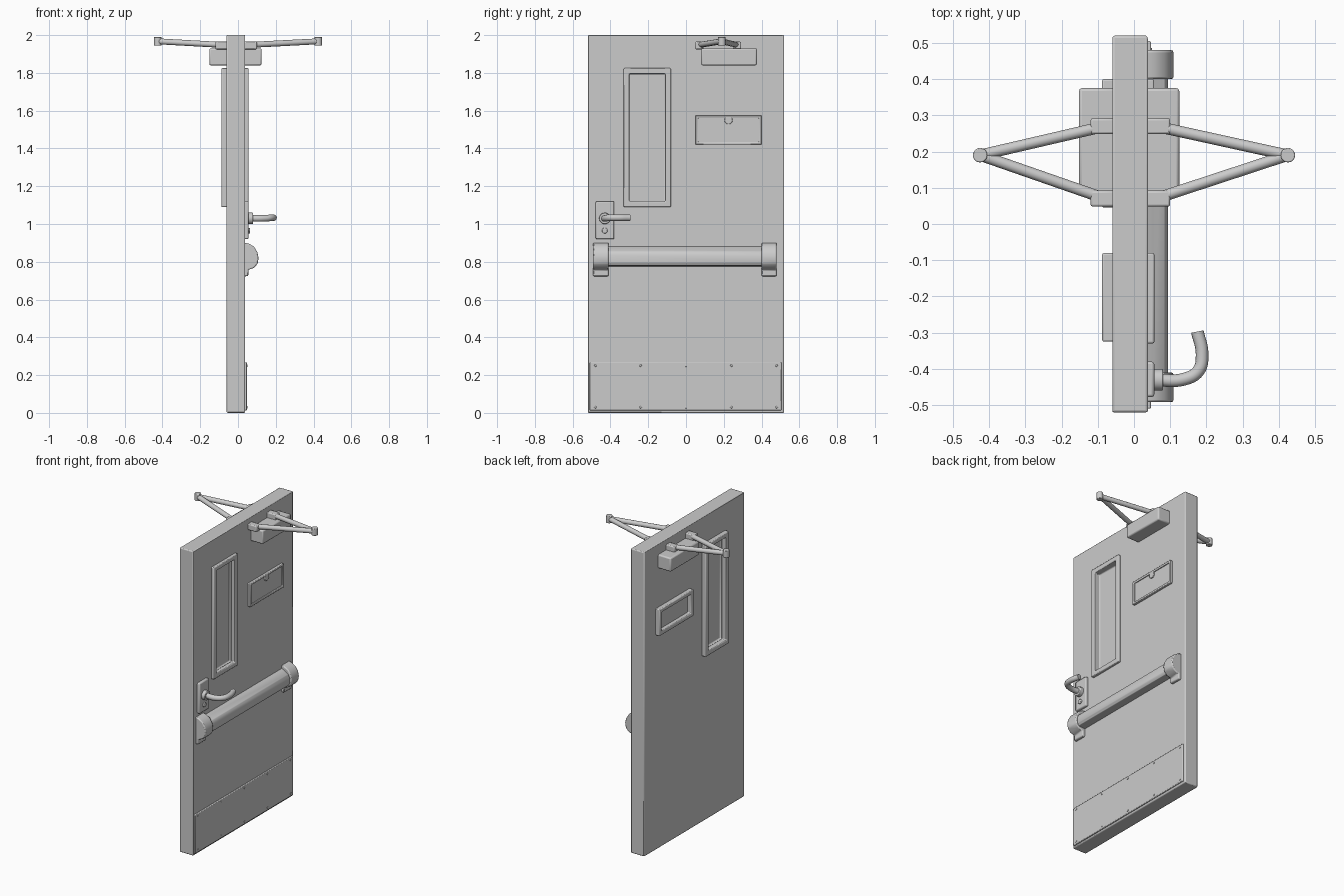
import bpy, bmesh, math
from mathutils import Vector

if "Cube" in bpy.data.objects:
    bpy.data.objects.remove(bpy.data.objects["Cube"])

steel = bpy.data.materials.new("light_grey_steel")
steel.diffuse_color = (0.6, 0.6, 0.6, 1)
steel.use_nodes = True
steel.node_tree.nodes["Principled BSDF"].inputs["Base Color"].default_value = steel.diffuse_color


def finish(ob, bevel=0.0, segs=2):
    ob.data.materials.clear()
    ob.data.materials.append(steel)
    bpy.ops.object.select_all(action='DESELECT')
    ob.select_set(True)
    bpy.context.view_layer.objects.active = ob
    if bevel:
        m = ob.modifiers.new("soft_edges", 'BEVEL')
        m.width, m.segments, m.limit_method = bevel, segs, 'ANGLE'
    bpy.ops.object.shade_smooth_by_angle(angle=math.radians(35))
    return ob


def from_bmesh(name, bm):
    bmesh.ops.recalc_face_normals(bm, faces=bm.faces)
    me = bpy.data.meshes.new(name)
    bm.to_mesh(me)
    bm.free()
    ob = bpy.data.objects.new(name, me)
    bpy.context.collection.objects.link(ob)
    return ob


def box(name, x, y, z, bevel=0.0, segs=2):
    bm = bmesh.new()
    bmesh.ops.create_cube(bm, size=1)
    for v in bm.verts:
        v.co = Vector([(r[0] + r[1]) / 2 + c * (r[1] - r[0]) for c, r in zip(v.co, (x, y, z))])
    return finish(from_bmesh(name, bm), bevel, segs)


def frame(name, x, y, z, w, bevel=0.005):
    """Rectangular ring lying against the door face."""
    bm = bmesh.new()
    loops = []
    for px in x:
        for d in (0, w):
            loops.append([bm.verts.new((px, a, b)) for a, b in (
                (y[0] + d, z[0] + d), (y[1] - d, z[0] + d), (y[1] - d, z[1] - d), (y[0] + d, z[1] - d))])
    for a, b in ((0, 1), (1, 3), (3, 2), (2, 0)):
        for i in range(4):
            j = (i + 1) % 4
            bm.faces.new((loops[a][i], loops[a][j], loops[b][j], loops[b][i]))
    return finish(from_bmesh(name, bm), bevel)


def extrude_xz(name, prof, y, bevel=0.0):
    """Side profile (x, z) extruded along y."""
    bm = bmesh.new()
    f = bm.faces.new([bm.verts.new((a, y[0], b)) for a, b in prof])
    r = bmesh.ops.extrude_face_region(bm, geom=[f])
    bmesh.ops.translate(bm, vec=(0, y[1] - y[0], 0),
                        verts=[v for v in r['geom'] if isinstance(v, bmesh.types.BMVert)])
    return finish(from_bmesh(name, bm), bevel)


def pipe(name, pts, radius, smooth=False):
    cu = bpy.data.curves.new(name, 'CURVE')
    cu.dimensions = '3D'
    cu.bevel_depth, cu.bevel_resolution, cu.use_fill_caps = radius, 4, True
    sp = cu.splines.new('BEZIER' if smooth else 'POLY')
    if smooth:
        sp.bezier_points.add(len(pts) - 1)
        for p, c in zip(sp.bezier_points, pts):
            p.co = c
            p.handle_left_type = p.handle_right_type = 'AUTO'
    else:
        sp.points.add(len(pts) - 1)
        for p, c in zip(sp.points, pts):
            p.co = (*c, 1)
    ob = bpy.data.objects.new(name, cu)
    bpy.context.collection.objects.link(ob)
    bpy.ops.object.select_all(action='DESELECT')
    ob.select_set(True)
    bpy.context.view_layer.objects.active = ob
    bpy.ops.object.convert(target='MESH')
    return finish(bpy.context.object)


def cyl(name, loc, r, depth, axis='Z', bevel=0.003):
    rot = (0, math.pi / 2, 0) if axis == 'X' else (0, 0, 0)
    bpy.ops.mesh.primitive_cylinder_add(vertices=20, radius=r, depth=depth, location=loc, rotation=rot)
    ob = bpy.context.object
    ob.name = name
    return finish(ob, bevel)


# door slab with a window pocket on both faces
XB, XF = -0.06, 0.038
slab = box("door_slab", (XB, XF), (-0.52, 0.52), (0, 2.0))
for name, x in (("front_pocket_cutter", (0.012, 0.2)), ("back_pocket_cutter", (-0.2, -0.035))):
    cutter = box(name, x, (-0.303, -0.107), (1.115, 1.795))
    cutter.hide_render = True
    m = slab.modifiers.new(name, 'BOOLEAN')
    m.operation, m.object, m.solver = 'DIFFERENCE', cutter, 'EXACT'
    bpy.context.view_layer.objects.active = slab
    bpy.ops.object.modifier_apply(modifier=m.name)
    bpy.data.objects.remove(cutter)
finish(slab, 0.006)

# window and sign frames on both faces
frame("window_frame_front", (0.025, 0.056), (-0.33, -0.08), (1.09, 1.825), 0.03)
frame("window_frame_back", (-0.088, -0.05), (-0.325, -0.08), (1.09, 1.825), 0.03)
frame("sign_frame_front", (0.03, 0.055), (0.05, 0.40), (1.42, 1.575), 0.014, 0.004)
box("sign_plate_front", (0.03, 0.047), (0.055, 0.395), (1.425, 1.57))
frame("sign_frame_back", (-0.088, -0.05), (0.045, 0.40), (1.41, 1.585), 0.026)
cyl("peephole", (0.045, 0.225, 1.55), 0.022, 0.018, 'X')

# door closer bodies, arms and pivots
for side, s, x_in, x_out, tip in (("front", 1, 0.03, 0.125, 0.425), ("back", -1, -0.05, -0.152, -0.425)):
    box("closer_body_" + side, sorted((x_in, x_out)), (0.08, 0.375), (1.84, 1.93), 0.008)
    root = x_in + 0.03 * s
    apex = (tip, 0.19, 1.967)
    for i, y in enumerate((0.27, 0.07)):
        pipe(f"closer_arm_{side}_{i}", [(root, y, 1.948), apex], 0.0155)
        box(f"closer_mount_{side}_{i}", sorted((x_in, root + 0.04 * s)), (y - 0.022, y + 0.022),
            (1.925, 1.965), 0.006)
    cyl("closer_elbow_" + side, apex, 0.02, 0.046)

# lever handle
box("handle_plate", (0.03, 0.056), (-0.478, -0.38), (0.92, 1.12), 0.007)
cyl("handle_collar", (0.065, -0.43, 1.03), 0.03, 0.03, 'X')
pipe("lever_handle", [(0.05, -0.43, 1.03), (0.14, -0.428, 1.03), (0.178, -0.405, 1.033),
                      (0.188, -0.36, 1.033), (0.175, -0.297, 1.033)], 0.0175, True)
cyl("key_lock", (0.058, -0.43, 0.965), 0.015, 0.012, 'X')

# push bar and its end brackets
extrude_xz("push_bar", [(0.03, 0.885), (0.052, 0.875), (0.085, 0.855), (0.094, 0.835),
                        (0.094, 0.795), (0.085, 0.78), (0.03, 0.775)], (-0.43, 0.43), 0.003)
for name, y in (("left", (-0.492, -0.41)), ("right", (0.40, 0.48))):
    extrude_xz("bar_bracket_" + name, [(0.03, 0.902), (0.056, 0.897), (0.085, 0.88), (0.103, 0.85),
                                       (0.109, 0.82), (0.104, 0.79), (0.085, 0.768), (0.055, 0.757),
                                       (0.055, 0.725), (0.03, 0.722)], y, 0.006)

# kick plate with screws
box("kick_plate", (0.03, 0.047), (-0.51, 0.505), (0.012, 0.268), 0.004)
for i in range(5):
    for z in (0.03, 0.25):
        cyl(f"kick_screw_{i}", (0.047, -0.48 + i * 0.24, z), 0.006, 0.005, 'X', 0.001)
